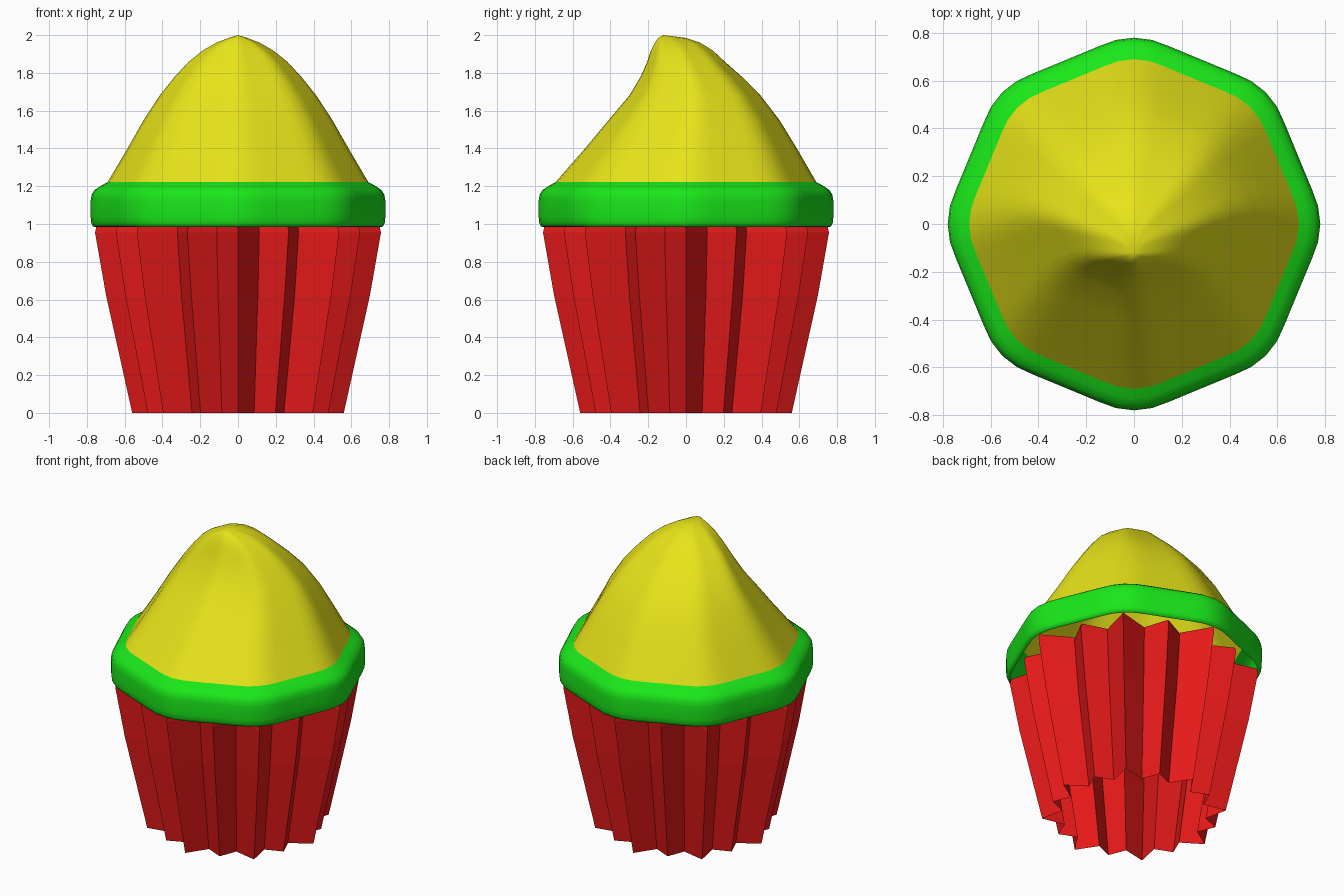
import bpy, math
from math import sin, cos, pi, radians

if "Cube" in bpy.data.objects:
    bpy.data.objects.remove(bpy.data.objects["Cube"])


def octagon(a):
    """Radius of a unit octagon with a corner at angle 0."""
    return cos(pi / 8) / cos(a % (pi / 4) - pi / 8)


def soft_octagon(a):
    """Octagon radius with rounded corners, 1 at the corners."""
    offsets = [radians(d) for d in range(-8, 9, 2)]
    top = sum(octagon(d) for d in offsets)
    return sum(octagon(a + d) for d in offsets) / top


def loft(name, rings, color, smooth, tip=None):
    """Join equal rings of points into an open shell, with an optional tip."""
    n = len(rings[0])
    verts = [p for ring in rings for p in ring]
    faces = []
    for k in range(len(rings) - 1):
        for i in range(n):
            j = (i + 1) % n
            faces.append((k * n + i, k * n + j, (k + 1) * n + j, (k + 1) * n + i))
    if tip:
        base = (len(rings) - 1) * n
        verts.append(tip)
        faces += [(base + i, base + (i + 1) % n, len(verts) - 1) for i in range(n)]
    mesh = bpy.data.meshes.new(name)
    mesh.from_pydata(verts, [], faces)
    mesh.polygons.foreach_set("use_smooth", [smooth] * len(faces))
    mat = bpy.data.materials.new(name + "_color")
    mat.diffuse_color = color
    mat.use_nodes = True
    mat.node_tree.nodes["Principled BSDF"].inputs["Base Color"].default_value = mat.diffuse_color
    mesh.materials.append(mat)
    obj = bpy.data.objects.new(name, mesh)
    bpy.context.collection.objects.link(obj)
    return obj


# Pleated wrapper: 16 pleats around an octagon, open at both ends
# (radius, z, valley scale)
wrapper_profile = [(0.56, 0, 0.83), (0.698, 0.62, 0.82),
                   (0.757, 0.955, 0.81), (0.75, 0.985, 0.81)]
rings = []
for r, z, valley in wrapper_profile:
    ring = []
    for i in range(32):
        a = i * pi / 16
        s = r * octagon(a) * (valley if i % 2 else 1)
        ring.append((s * cos(a), s * sin(a), z))
    rings.append(ring)
loft("wrapper", rings, (0.8, 0.01, 0.01, 1), False)

SEGMENTS = 64
angles = [i * 2 * pi / SEGMENTS for i in range(SEGMENTS)]

# Rounded rim around the frosting
rim_profile = [(0.755, 0.983), (0.768, 0.988), (0.777, 1.005), (0.78, 1.035),
               (0.78, 1.125), (0.775, 1.155), (0.76, 1.18), (0.73, 1.2), (0.69, 1.222)]
rings = [[(r * soft_octagon(a) * cos(a), r * soft_octagon(a) * sin(a), z)
          for a in angles] for r, z in rim_profile]
loft("rim", rings, (0.01, 0.8, 0.01, 1), True)

# Frosting dome with its peak leaning to the front
# (z, half width, front y, back y)
dome_profile = [(1.222, 0.69, -0.69, 0.69), (1.4, 0.585, -0.535, 0.587),
                (1.55, 0.5, -0.41, 0.495), (1.68, 0.415, -0.3, 0.395),
                (1.78, 0.335, -0.24, 0.295), (1.86, 0.26, -0.205, 0.205),
                (1.92, 0.185, -0.185, 0.14), (1.96, 0.115, -0.165, 0.075),
                (1.985, 0.05, -0.148, 0.0)]
rings = []
for z, w, front, back in dome_profile:
    mid, depth = (front + back) / 2, (back - front) / 2
    rings.append([(w * soft_octagon(a) * cos(a),
                   mid + depth * soft_octagon(a) * sin(a), z) for a in angles])
loft("frosting", rings, (0.8, 0.77, 0.01, 1), True, tip=(0, -0.12, 2.0))
